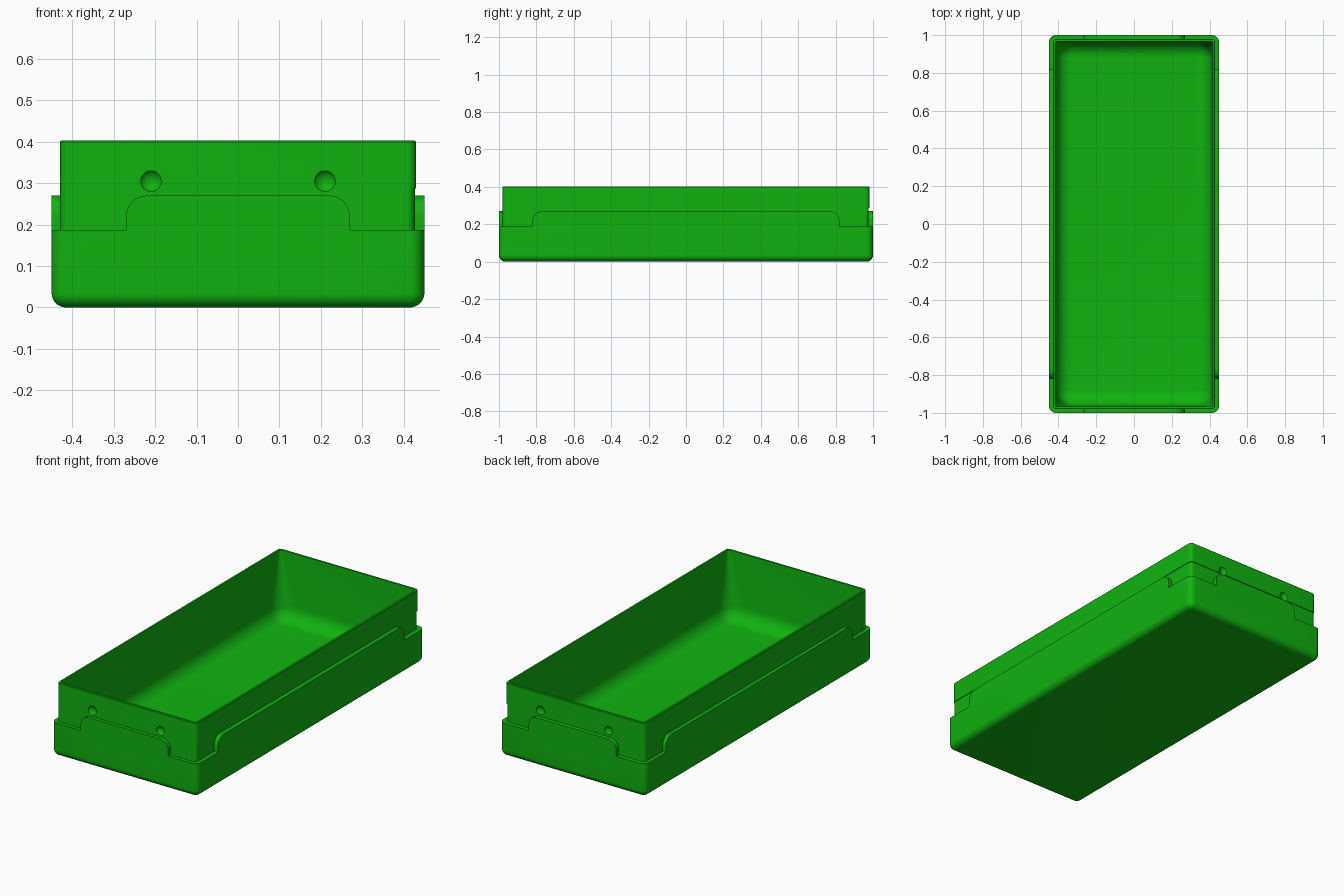
import bpy, bmesh, math
from mathutils import Matrix

cube = bpy.data.objects.get("Cube")
if cube:
    bpy.data.objects.remove(cube, do_unlink=True)

green = bpy.data.materials.new("green plastic")
green.use_nodes = True
colour = (0.005, 0.45, 0.005, 1)
green.diffuse_color = colour
green.node_tree.nodes["Principled BSDF"].inputs["Base Color"].default_value = colour


def finish(name, bm):
    bmesh.ops.recalc_face_normals(bm, faces=bm.faces)
    mesh = bpy.data.meshes.new(name)
    bm.to_mesh(mesh)
    bm.free()
    mesh.materials.append(green)
    obj = bpy.data.objects.new(name, mesh)
    bpy.context.collection.objects.link(obj)
    return obj


def loft(name, rings, steps=8):
    """Stack rounded rectangles given as (half x, half y, z, corner radius, shift)."""
    bm = bmesh.new()
    loops = []
    for hx, hy, z, r, shift in rings:
        loop = []
        for k, (sx, sy) in enumerate(((1, 1), (-1, 1), (-1, -1), (1, -1))):
            for i in range(steps + 1):
                a = math.pi / 2 * (k + i / steps)
                loop.append(bm.verts.new((sx * (hx - r) + r * math.cos(a) - shift,
                                          sy * (hy - r) + r * math.sin(a) - shift, z)))
        loops.append(loop)
    for low, high in zip(loops, loops[1:]):
        n = len(low)
        for i in range(n):
            j = (i + 1) % n
            bm.faces.new((low[i], low[j], high[j], high[i]))
    bm.faces.new(loops[0])
    bm.faces.new(loops[-1])
    return finish(name, bm)


def rounded_bottom(hx, hy, z, radius, corner, steps=8):
    """Rings for a rolled bottom edge."""
    rings = []
    for i in range(steps + 1):
        a = math.pi / 2 * i / steps
        inset = radius * (1 - math.sin(a))
        rings.append((hx - inset, hy - inset, z + radius * (1 - math.cos(a)),
                      max(corner - inset, 0.004), 0))
    return rings


def tab_prism(name, half_width, half_length, along_x):
    """Raised tab profile with rounded shoulders, run right through the box."""
    bottom, top, r = 0.12, 0.27, 0.05
    arc = [(half_width - r + r * math.cos(a), top - r + r * math.sin(a))
           for a in (math.pi / 2 * i / 10 for i in range(11))]
    profile = [(half_width, bottom)] + arc
    profile += [(-u, z) for u, z in reversed(profile)]
    bm = bmesh.new()
    face = bm.faces.new([bm.verts.new((u, -half_length, z)) for u, z in profile])
    result = bmesh.ops.extrude_face_region(bm, geom=[face])
    verts = [v for v in result["geom"] if isinstance(v, bmesh.types.BMVert)]
    bmesh.ops.translate(bm, verts=verts, vec=(0, 2 * half_length, 0))
    if along_x:
        bmesh.ops.rotate(bm, verts=bm.verts, matrix=Matrix.Rotation(math.pi / 2, 3, "Z"))
    return finish(name, bm)


def combine(target, tool, operation):
    bpy.context.view_layer.objects.active = target
    mod = target.modifiers.new("combine", "BOOLEAN")
    mod.operation = operation
    mod.solver = "EXACT"
    mod.object = tool
    bpy.ops.object.modifier_apply(modifier=mod.name)
    bpy.data.objects.remove(tool, do_unlink=True)


# Outer tray with rolled bottom edge
box = loft("storage_tray", rounded_bottom(0.45, 1.0, 0, 0.035, 0.036)
           + [(0.45, 1.0, 0.187, 0.036, 0)])

# Raised tabs on the ends and the long sides
combine(box, tab_prism("end_tabs", 0.27, 1.0, False), "UNION")
combine(box, tab_prism("side_tabs", 0.82, 0.45, True), "UNION")

# Inner wall, very slightly stepped in on two sides below the lip
combine(box, loft("inner_wall", [
    (0.4285, 0.9785, 0.1, 0.022, 0.0015), (0.4285, 0.9785, 0.287, 0.022, 0.0015),
    (0.43, 0.98, 0.2871, 0.022, 0), (0.43, 0.98, 0.4, 0.022, 0),
    (0.427, 0.977, 0.403, 0.019, 0)]), "UNION")

# Hollow with a large floor fillet and corners that sharpen toward the rim
combine(box, loft("cavity", rounded_bottom(0.412, 0.962, 0.03, 0.08, 0.085)
                  + [(0.417, 0.967, 0.403, 0.012, 0), (0.417, 0.967, 0.5, 0.012, 0)]),
        "DIFFERENCE")

# Round snap dimples on both ends
for x in (-0.21, 0.21):
    for side in (-1, 1):
        bm = bmesh.new()
        bmesh.ops.create_uvsphere(bm, u_segments=40, v_segments=24, radius=0.0305,
                                  matrix=Matrix.Translation((x, side * 0.9975, 0.305)))
        combine(box, finish("dimple_cutter", bm), "DIFFERENCE")

# Smooth shading with sharp edges kept
bpy.ops.object.select_all(action="DESELECT")
box.select_set(True)
bpy.context.view_layer.objects.active = box
bpy.ops.object.shade_smooth_by_angle(angle=math.radians(30))
